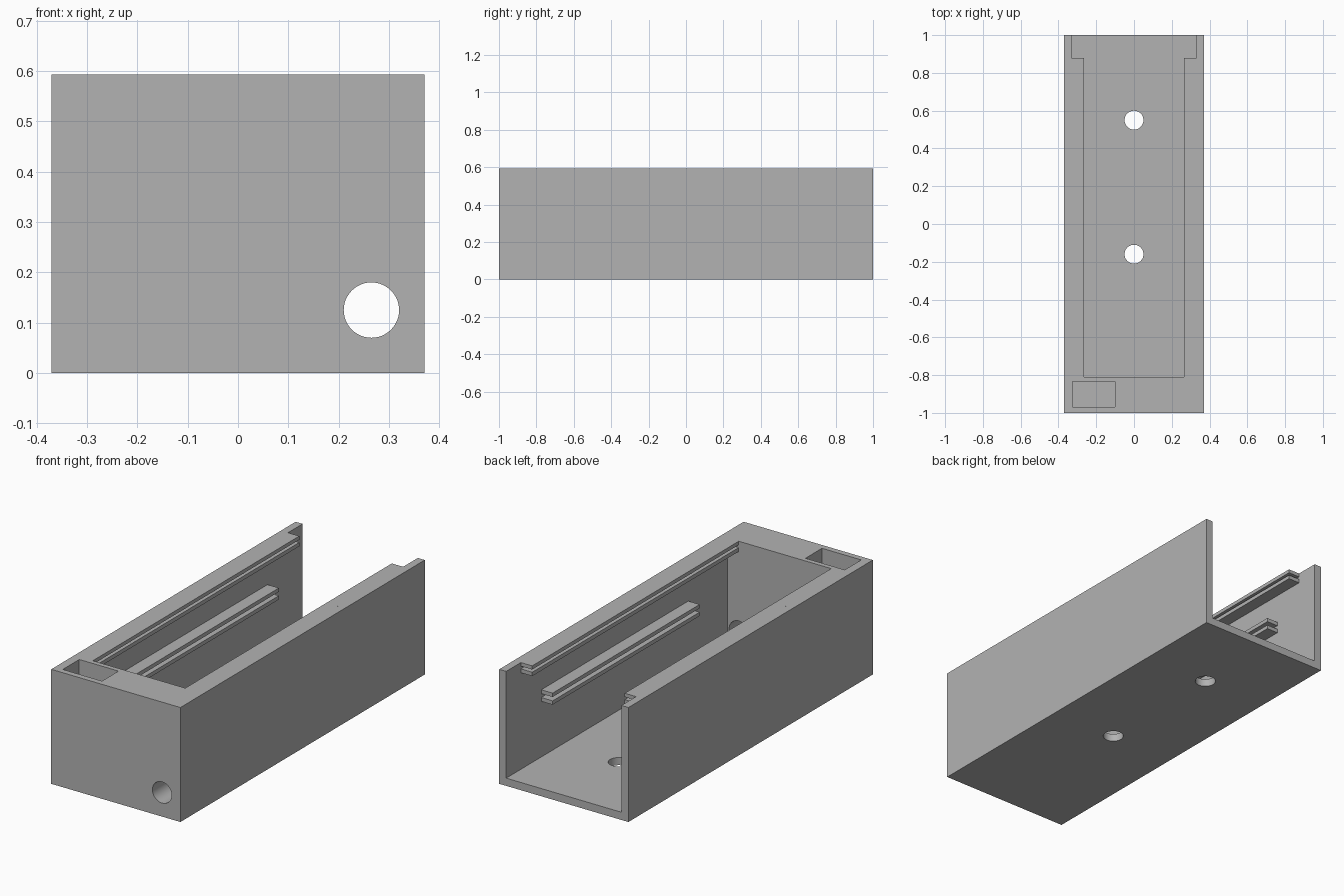
import bpy
import math

cube = bpy.data.objects.get("Cube")
if cube:
    bpy.data.objects.remove(cube, do_unlink=True)

# Main dimensions
HALF_W, HEIGHT = 0.37, 0.593
INNER, FLOOR, FRONT = 0.33, 0.04, -0.81
LIP = 0.265

grey = bpy.data.materials.new("light_grey")
grey.use_nodes = True
colour = (0.45, 0.45, 0.45, 1)
grey.diffuse_color = colour
grey.node_tree.nodes["Principled BSDF"].inputs["Base Color"].default_value = colour


def box(name, x, y, z):
    """Box spanning the given (low, high) ranges."""
    spans = (x, y, z)
    bpy.ops.mesh.primitive_cube_add(size=1, location=[(a + b) / 2 for a, b in spans])
    obj = bpy.context.object
    obj.name = name
    obj.scale = [b - a for a, b in spans]
    bpy.ops.object.transform_apply(location=True, rotation=False, scale=True)
    obj.data.materials.append(grey)
    return obj


def cylinder(name, centre, radius, depth, along_y=False):
    bpy.ops.mesh.primitive_cylinder_add(
        vertices=48, radius=radius, depth=depth, location=centre,
        rotation=(math.pi / 2 if along_y else 0, 0, 0))
    obj = bpy.context.object
    obj.name = name
    obj.data.materials.append(grey)
    return obj


def cut(body, cutter):
    mod = body.modifiers.new("cut", 'BOOLEAN')
    mod.operation = 'DIFFERENCE'
    mod.solver = 'EXACT'
    mod.object = cutter
    bpy.context.view_layer.objects.active = body
    bpy.ops.object.modifier_apply(modifier=mod.name)
    bpy.data.objects.remove(cutter, do_unlink=True)


# Housing, open at the top and back
housing = box("housing", (-HALF_W, HALF_W), (-1, 1), (0, HEIGHT))
cut(housing, box("cavity", (-INNER, INNER), (FRONT, 1.1), (FLOOR, 0.7)))

# Switch pocket in the thick front wall, with a wire passage to the inside
cut(housing, box("pocket", (-0.325, -0.1), (-0.97, -0.835), (0.3, 0.7)))
cut(housing, cylinder("wire_passage", (-0.155, -0.83, 0.427), 0.055, 0.1, True))

# Cable hole in the front, screw holes in the floor
cut(housing, cylinder("cable_hole", (0.265, -0.9, 0.125), 0.055, 0.4, True))
for y in (0.55, -0.16):
    cut(housing, cylinder("screw_hole", (0, y, 0), 0.05, 0.2))

bpy.ops.object.select_all(action='DESELECT')
housing.select_set(True)
bpy.context.view_layer.objects.active = housing
bpy.ops.object.shade_smooth_by_angle(angle=math.radians(30))

# Paired rails on both side walls: long ones at the top, short ones midway
rails = [
    ("top_rail_upper", (FRONT, 0.88), (0.574, HEIGHT)),
    ("top_rail_lower", (FRONT, 0.88), (0.54, 0.56)),
    ("middle_rail_upper", (-0.49, 0.713), (0.368, 0.388)),
    ("middle_rail_lower", (-0.49, 0.713), (0.328, 0.348)),
]
for name, y, z in rails:
    box("left_" + name, (LIP, INNER), y, z)
    box("right_" + name, (-INNER, -LIP), y, z)
